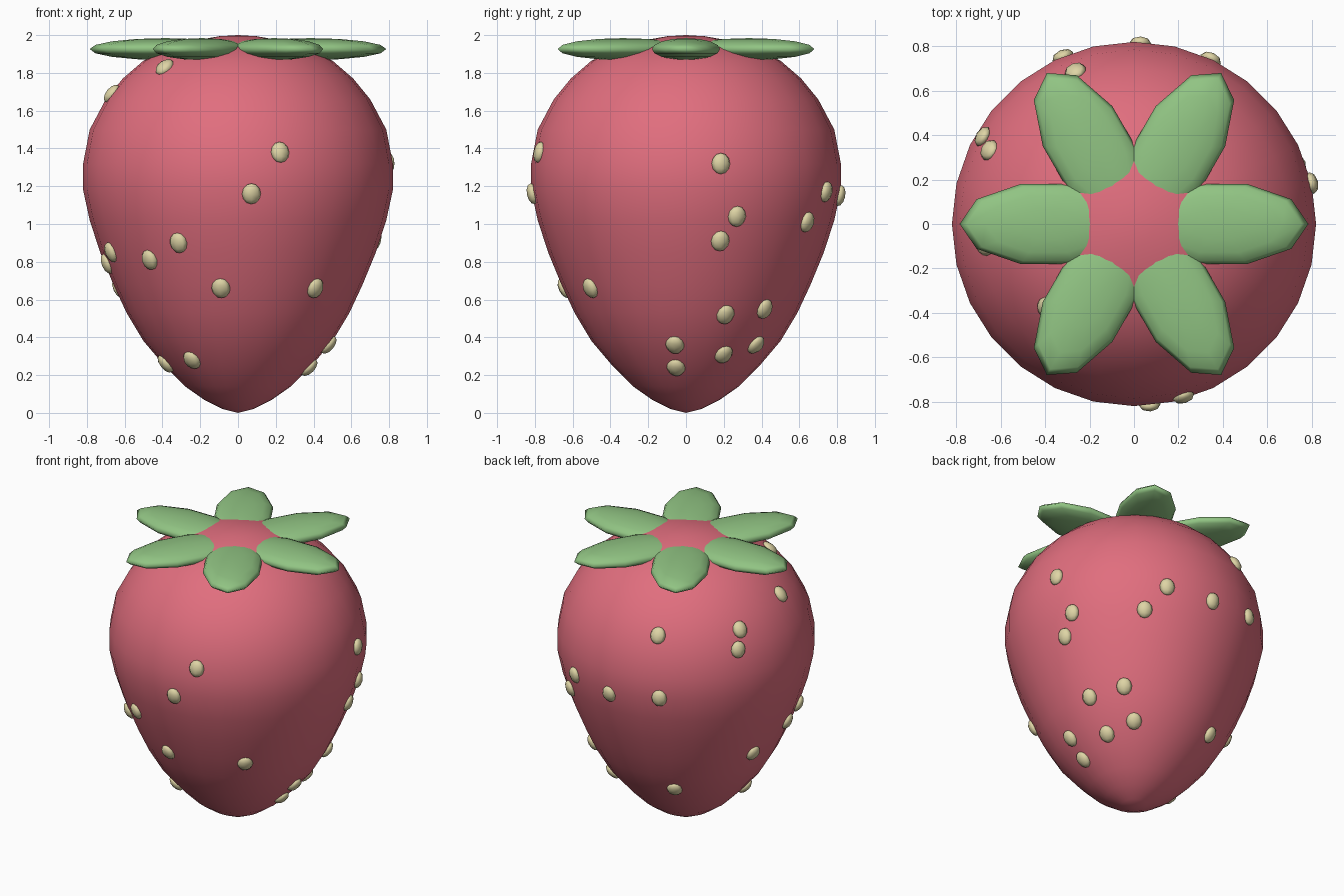
import bpy
import bmesh
from math import cos, sin, pi, radians, atan2
from mathutils import Matrix, Vector

default_cube = bpy.data.objects.get("Cube")
if default_cube:
    bpy.data.objects.remove(default_cube)


def make_material(name, colour):
    material = bpy.data.materials.new(name)
    material.use_nodes = True
    material.diffuse_color = (*colour, 1)
    shader = material.node_tree.nodes["Principled BSDF"]
    shader.inputs["Base Color"].default_value = (*colour, 1)
    shader.inputs["Roughness"].default_value = 0.7
    return material


def make_object(name, bm, material):
    """Turn a bmesh into a smooth shaded object with a single colour."""
    bmesh.ops.recalc_face_normals(bm, faces=bm.faces)
    for face in bm.faces:
        face.smooth = True
    mesh = bpy.data.meshes.new(name)
    bm.to_mesh(mesh)
    bm.free()
    mesh.materials.append(material)
    obj = bpy.data.objects.new(name, mesh)
    bpy.context.collection.objects.link(obj)
    return obj


def make_ellipsoid(name, segments, rings, matrix, material):
    bm = bmesh.new()
    bmesh.ops.create_uvsphere(bm, u_segments=segments, v_segments=rings,
                              radius=1, matrix=matrix)
    return make_object(name, bm, material)


red = make_material("berry red", (0.75, 0.156, 0.209))
green = make_material("leaf green", (0.283, 0.552, 0.227))
cream = make_material("seed cream", (0.73, 0.66, 0.376))

# Fruit body: a lathed profile of (radius, height)
profile = [(0, 0), (.08, .02), (.18, .07), (.28, .14), (.39, .25), (.5, .38),
           (.59, .53), (.66, .68), (.73, .85), (.785, 1.02), (.82, 1.18),
           (.82, 1.32), (.785, 1.5), (.7, 1.66), (.61, 1.77), (.5, 1.865),
           (.36, 1.935), (.2, 1.976), (.1, 1.994), (0, 2)]
bm = bmesh.new()
outline = [bm.verts.new((r, 0, z)) for r, z in profile]
edges = [bm.edges.new(pair) for pair in zip(outline, outline[1:])]
bmesh.ops.spin(bm, geom=outline + edges, cent=(0, 0, 0), axis=(0, 0, 1),
               angle=2 * pi, steps=28)
bmesh.ops.remove_doubles(bm, verts=bm.verts, dist=0.001)
make_object("fruit_body", bm, red)


def surface(z):
    """Radius and outward slope angle of the body at a height."""
    for (r0, z0), (r1, z1) in zip(profile, profile[1:]):
        if z0 <= z <= z1:
            radius = r0 + (r1 - r0) * (z - z0) / (z1 - z0)
            return radius, atan2(r0 - r1, z1 - z0)


# Crown: six flattened leaves meeting under the tip of the body
leaf_centre = Vector((0.385, 0, 1.926))
leaf_shape = (Matrix.Translation(leaf_centre)
              @ Matrix.Diagonal((0.4, 0.19, 0.058, 1))
              @ Matrix.Rotation(pi / 10, 4, "Z"))
for i in range(6):
    turn = Matrix.Rotation(i * pi / 3, 4, "Z")
    make_ellipsoid(f"leaf_{i + 1}", 10, 8, turn @ leaf_shape, green)

# Seeds: scattered (direction in degrees, height), lying on the body
seeds = [(-74, 1.38), (-85, 1.16), (-98, .66), (-51, .66), (-115, .9),
         (-131, .81), (-157, .85), (-169, .79), (-126, .28), (-164, .26),
         (-136, 1.83), (-172, 1.69), (13, 1.32), (20, 1.04), (14, .91),
         (65, 1.17), (55, 1.01), (88, 1.15), (113, 1.19), (111, 1.59),
         (153, 1.6), (150, 1.49), (21, .52), (27, .31), (44, .55),
         (50, .36), (-7, .36), (-8, .24), (166, .66), (117, .42)]
seed_shape = Matrix.Diagonal((0.03, 0.05, 0.056, 1))
for i, (direction, z) in enumerate(seeds):
    radius, slope = surface(z)
    angle = radians(direction)
    place = Matrix.Translation((radius * cos(angle), radius * sin(angle), z))
    tilt = (Matrix.Rotation(angle, 4, "Z") @ Matrix.Rotation(-slope, 4, "Y"))
    make_ellipsoid(f"seed_{i + 1}", 8, 6, place @ tilt @ seed_shape, cream)
